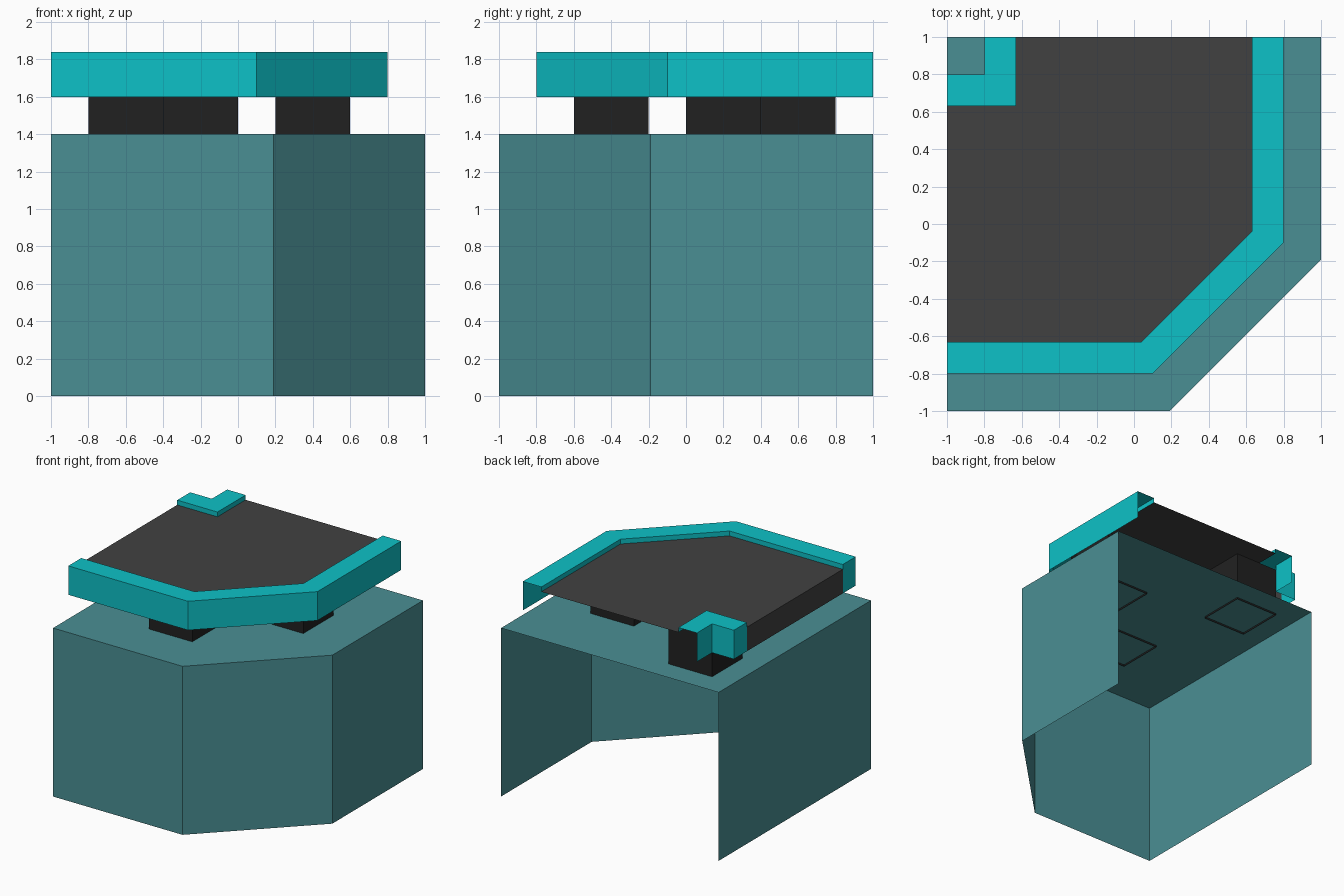
import bpy, bmesh

if "Cube" in bpy.data.objects:
    bpy.data.objects.remove(bpy.data.objects["Cube"])


def material(name, rgb):
    def lin(c):
        c /= 255
        return c / 12.92 if c <= 0.04045 else ((c + 0.055) / 1.055) ** 2.4
    m = bpy.data.materials.new(name)
    m.diffuse_color = (*[lin(c) for c in rgb], 1)
    m.use_nodes = True
    m.node_tree.nodes["Principled BSDF"].inputs["Base Color"].default_value = m.diffuse_color
    return m


TEAL = material("muted_teal", (74, 143, 148))
CYAN = material("bright_cyan", (13, 193, 199))
GREY = material("dark_grey", (65, 65, 65))
BLACK = material("near_black", (33, 33, 33))


def sheet_object(name, mat, walls=(), caps=()):
    """walls: (path, z0, z1), facing right of the path; caps: (outline, z), facing up."""
    bm = bmesh.new()
    for path, z0, z1 in walls:
        for p, q in zip(path, path[1:]):
            bm.faces.new([bm.verts.new(c) for c in
                          ((*p, z0), (*q, z0), (*q, z1), (*p, z1))])
    for outline, z in caps:
        bm.faces.new([bm.verts.new((*p, z)) for p in outline])
    bmesh.ops.remove_doubles(bm, verts=bm.verts, dist=1e-4)
    me = bpy.data.meshes.new(name)
    bm.to_mesh(me)
    bm.free()
    me.materials.append(mat)
    ob = bpy.data.objects.new(name, me)
    bpy.context.collection.objects.link(ob)
    return ob


# Body: chamfered block, open at the back and bottom
body = [(-1, 1), (-1, -1), (0.19, -1), (1, -0.19), (1, 1)]
sheet_object("body", TEAL, [(body, 0, 1.4)], [(body, 1.4)])

# Short pillars carrying the raised roof
for i, (x, y) in enumerate([(-0.6, 0.6), (-0.2, -0.4), (0.4, 0.2)]):
    h = 0.2
    sq = [(x - h, y - h), (x + h, y - h), (x + h, y + h), (x - h, y + h)]
    sheet_object(f"pillar_{i + 1}", BLACK, [(sq + sq[:1], 1.385, 1.8)])

# Roof panel with its side strip on the left
roof = [(-1, -0.63), (0.04, -0.63), (0.63, -0.04), (0.63, 1),
        (-0.63, 1), (-0.63, 0.63), (-1, 0.63)]
sheet_object("roof_panel", GREY, [([roof[-1], roof[0]], 1.6, 1.8)], [(roof, 1.8)])

# Rims: outer wall, flat top, and low lip down to the roof
outer = [(-1, -0.8), (0.1, -0.8), (0.8, -0.1), (0.8, 1)]
inner = roof[3::-1]
sheet_object("front_rim", CYAN,
             [([inner[-1]] + outer, 1.6, 1.84), (inner, 1.8, 1.84)],
             [([outer[i], outer[i + 1], inner[2 - i], inner[3 - i]], 1.84)
              for i in range(3)])

c_outer = [(-0.8, 1), (-0.8, 0.8), (-1, 0.8)]
c_inner = [(-1, 0.63), (-0.63, 0.63), (-0.63, 1)]
sheet_object("corner_rim", CYAN,
             [(c_outer + c_inner[:1], 1.6, 1.84), (c_inner, 1.8, 1.84)],
             [([c_outer[i], c_outer[i + 1], c_inner[1 - i], c_inner[2 - i]], 1.84)
              for i in range(2)])
